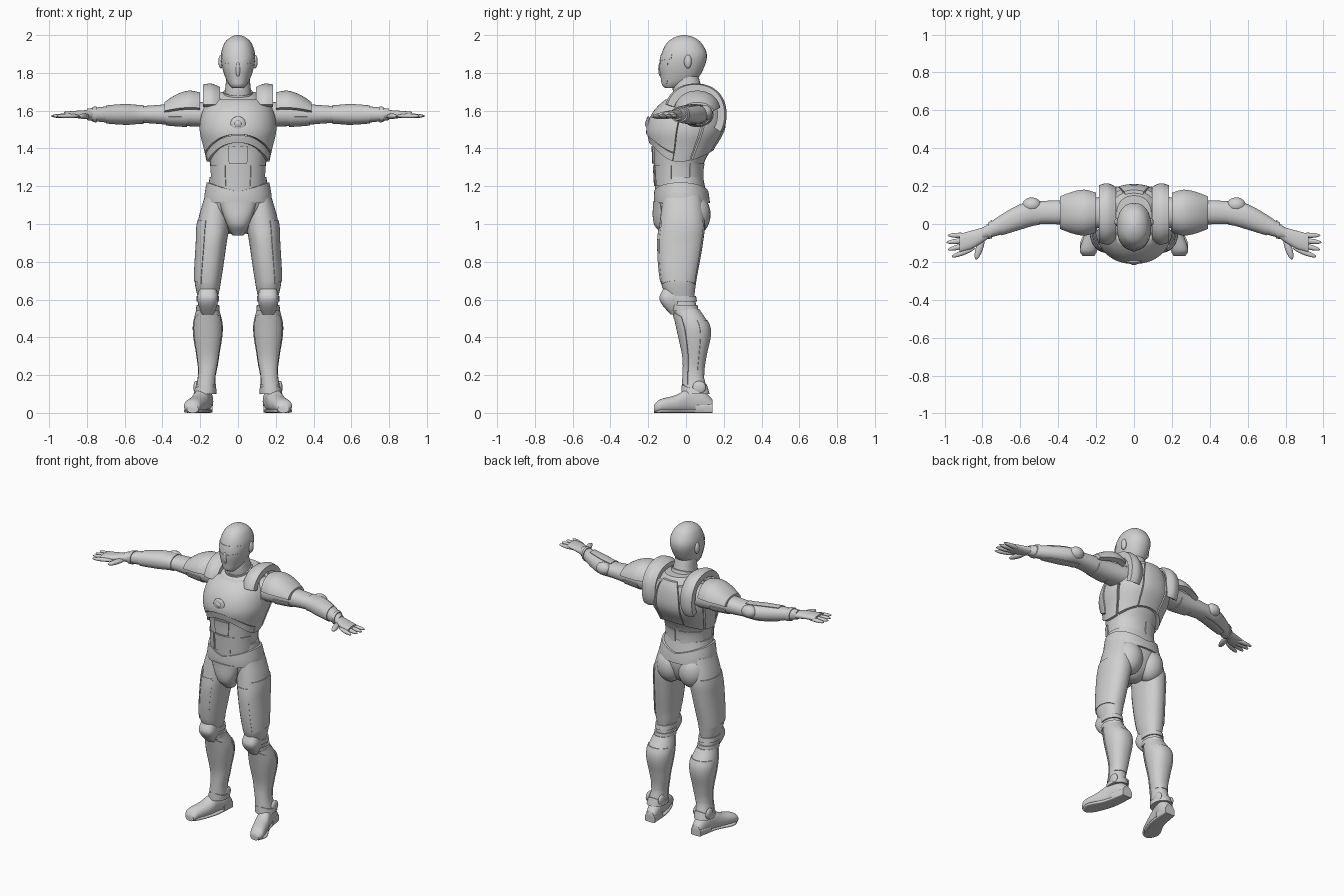
import bpy, bmesh
from math import sin, cos, radians, copysign, sqrt
from mathutils import Matrix, Vector

if "Cube" in bpy.data.objects:
    bpy.data.objects.remove(bpy.data.objects["Cube"], do_unlink=True)

grey = bpy.data.materials.new("armour_grey")
grey.use_nodes = True
grey.diffuse_color = (.63, .63, .63, 1)
grey.node_tree.nodes["Principled BSDF"].inputs["Base Color"].default_value = grey.diffuse_color

FRONT, BACK, OUTER, ALL_ROUND = -90, 90, 0, 180
ARM_HEIGHT = 1.58
parts = []


def finish(name, bm, pair):
    """Turn the bmesh into one object, or into a left and a right one."""
    prefixes = ("left_", "right_") if pair else ("",)
    for prefix in prefixes:
        if prefix == "right_":
            bmesh.ops.scale(bm, vec=(-1, 1, 1), verts=bm.verts)
            bmesh.ops.reverse_faces(bm, faces=bm.faces)
        mesh = bpy.data.meshes.new(prefix + name)
        bm.to_mesh(mesh)
        mesh.materials.append(grey)
        part = bpy.data.objects.new(prefix + name, mesh)
        bpy.context.collection.objects.link(part)
        parts.append(part)
    bm.free()


def ease(rings, t, value):
    """Smooth curve through one value of the rings."""
    last = len(rings) - 1
    i = max([k for k in range(last) if rings[k][0] <= t], default=0)
    start, end = rings[i], rings[i + 1]
    before, after = rings[max(i - 1, 0)], rings[min(i + 2, last)]
    span = end[0] - start[0]
    u = (t - start[0]) / span
    leave = (value(end) - value(before)) / (end[0] - before[0]) * span
    arrive = (value(after) - value(start)) / (after[0] - start[0]) * span
    near = (1 + 2 * u) * value(start) + u * leave
    far = (3 - 2 * u) * value(end) + (u - 1) * arrive
    return (1 - u) ** 2 * near + u * u * far


def surface_point(form, t, angle, lift=0, power=2.2):
    """Point on a form, whose rings hold (position, centre, width radius, depth radius)."""
    axis, level, rings = form
    centre = ease(rings, t, lambda ring: ring[1])
    # Squared radii give round ends
    wide = sqrt(max(ease(rings, t, lambda ring: ring[2] ** 2), 0)) + lift
    deep = sqrt(max(ease(rings, t, lambda ring: ring[3] ** 2), 0)) + lift
    c, s = cos(radians(angle)), sin(radians(angle))
    p = max(wide, .002) * copysign(abs(c) ** (2 / power), c)
    q = max(deep, .002) * copysign(abs(s) ** (2 / power), s)
    if axis == "X":
        return t, centre + p, level + q
    if axis == "Y":
        return centre + p, t, deep + q
    return level(t) + p, centre + q, t


def loft(name, form, pair=True, power=2.2, sides=32, steps=6):
    """Closed body running through all rings of a form."""
    bm = bmesh.new()
    rings = form[2]
    stations = [a[0] + (b[0] - a[0]) * k / steps for a, b in zip(rings, rings[1:]) for k in range(steps)]
    stations.append(rings[-1][0])
    rows = [[bm.verts.new(surface_point(form, t, 360 * k / sides, power=power)) for k in range(sides)]
            for t in stations]
    for low, high in zip(rows, rows[1:]):
        for k in range(sides):
            bm.faces.new((low[k - 1], low[k], high[k], high[k - 1]))
    bm.faces.new(rows[0])
    bm.faces.new(rows[-1])
    bmesh.ops.recalc_face_normals(bm, faces=bm.faces)
    finish(name, bm, pair)


def plate(name, form, middle, spread, low, high, lift=.005, pair=True, depth=.03):
    """Armour panel raised over part of a form; its edges may follow a rule of the angle."""
    bm = bmesh.new()
    columns, rows = max(8, spread // 2), 12
    grid = []
    for i in range(-1, columns + 2):
        angle = middle + spread * (2 * min(max(i, 0), columns) / columns - 1)
        bottom = low(angle) if callable(low) else low
        top = high(angle) if callable(high) else high
        line = []
        for j in range(-1, rows + 2):
            rim = i in (-1, columns + 1) or j in (-1, rows + 1)
            t = bottom + (top - bottom) * min(max(j, 0), rows) / rows
            line.append(bm.verts.new(surface_point(form, t, angle, -depth if rim else lift)))
        grid.append(line)
    for a, b in zip(grid, grid[1:]):
        for j in range(rows + 2):
            bm.faces.new((a[j], b[j], b[j + 1], a[j + 1]))
    finish(name, bm, pair)


def blob(name, centre, radii, pair=True, turn=0):
    """Ellipsoid, turned about the vertical."""
    bm = bmesh.new()
    shape = Matrix.Translation(Vector(centre)) @ Matrix.Rotation(radians(turn), 4, "Z")
    shape = shape @ Matrix.Diagonal((*radii, 1))
    bmesh.ops.create_uvsphere(bm, u_segments=24, v_segments=16, radius=1, matrix=shape)
    finish(name, bm, pair)


def edge(base, side=0, end=0):
    """Panel edge that rises by one amount at the sides and another towards front and back."""
    return lambda angle: base + side * abs(cos(radians(angle))) + end * sin(radians(angle)) ** 2


def slope(base):
    """Panel edge that rises from front to back."""
    return lambda angle: base + .02 * sin(radians(angle))


def hem(gap=0):
    """Lower chest edge, arched higher at the front than at the back."""
    return lambda angle: edge(1.33 + gap, end=.1 if angle < 0 else .06)(angle)


def centred(z):
    return 0


def leg_line(z):
    """Sideways position of the leg: closer at the hip, wider at the ankle."""
    return .16 - .1 * max(0, z - .7) + .1 * max(0, .25 - z)


# Head and neck
head = ("Z", centred, [(1.72, -.08, .03, .03), (1.76, -.04, .06, .09), (1.84, -.02, .086, .12),
                       (1.9, -.01, .09, .12), (1.96, -.01, .07, .09), (2, -.01, .01, .01)])
loft("head", head, pair=False)
plate("face_mask", head, FRONT, 52, 1.74, edge(1.84, side=.015), .002, pair=False)
plate("brow", head, FRONT, 60, edge(1.86, side=.015), 1.9, .002, pair=False)
blob("nose_ridge", (0, -.135, 1.82), (.012, .012, .04), pair=False)
blob("ear", (.09, .01, 1.86), (.014, .02, .036))
neck = ("Z", centred, [(1.6, .04, .09, .09), (1.7, .01, .07, .08), (1.8, 0, .06, .06)])
loft("neck", neck, pair=False)
plate("lower_collar", neck, BACK, ALL_ROUND, slope(1.64), slope(1.67), .012, pair=False)
plate("upper_collar", neck, BACK, ALL_ROUND, slope(1.68), slope(1.7), .008, pair=False)

# Torso and belly panels
torso = ("Z", centred, [(1.1, -.03, .14, .13), (1.3, -.04, .146, .13), (1.4, -.02, .165, .155),
                        (1.5, 0, .187, .19), (1.6, .02, .17, .17), (1.7, .06, .09, .09)])
loft("torso", torso, pair=False)
plate("upper_belly_plate", torso, FRONT, 16, 1.32, 1.41, .008, pair=False)
plate("lower_belly_plate", torso, FRONT, 20, 1.2, 1.31, pair=False)
plate("waist_plate", torso, -40, 25, 1.2, 1.31)
plate("lower_back_plate", torso, 55, 30, 1.2, 1.32)

# Chest armour
plate("rib_band", torso, -51, 39, hem(), hem(.04), .014)
plate("breast_plate", torso, -51, 39, hem(.045), 1.66, .02)
plate("flank_plate", torso, 4, 15, hem(), 1.55, .016)
plate("shoulder_blade_plate", torso, 45, 21, hem(), 1.66, .02)
plate("spine_plate", torso, BACK, 22, hem(), 1.68, .016, pair=False)
blob("chest_ring", (0, -.2, 1.53), (.04, .012, .04), pair=False)
blob("chest_disc", (0, -.205, 1.53), (.02, .012, .02), pair=False)
strap = ("X", ARM_HEIGHT, [(.09, .05, .135, .135), (.14, .05, .157, .155), (.19, .05, .145, .15)])
plate("shoulder_strap", strap, 65, 98, .095, .185, .008)

# Arms
arm = ("X", ARM_HEIGHT, [(.1, .06, .09, .07), (.3, .06, .07, .06), (.5, .06, .06, .045),
                         (.6, .04, .065, .05), (.8, -.05, .03, .03)])
loft("arm", arm)
pad = ("X", ARM_HEIGHT, [(.19, .06, .1, .11), (.27, .06, .12, .12), (.4, .06, .08, .05)])
plate("shoulder_pad", pad, BACK, 75, .2, .39)
plate("upper_arm_guard", arm, FRONT, 80, .27, .38)
plate("forearm_guard", arm, ALL_ROUND, 110, .5, .7)
plate("wrist_ring", arm, BACK, ALL_ROUND, .75, .77, .006)
blob("elbow_cap", (.54, .1, 1.59), (.05, .04, .04))

# Hands
palm = ("X", ARM_HEIGHT, [(.76, -.04, .03, .025), (.85, -.08, .047, .02), (.92, -.1, .048, .014)])
loft("palm", palm)
for k, finger in enumerate(("little", "ring", "middle", "index")):
    reach = .925 - .006 * (k - 1) ** 2
    blob(finger + "_finger", (reach, -.06 - .03 * k, 1.572), (.065, .014, .012), turn=-7 * k)
blob("thumb", (.815, -.125, 1.57), (.065, .019, .015), turn=-72)

# Hips
hips = ("Z", centred, [(.94, -.01, .02, .03), (1, -.01, .1, .1), (1.1, -.02, .165, .135), (1.25, -.03, .15, .12)])
loft("hips", hips, pair=False)
plate("belt", hips, BACK, ALL_ROUND, 1.11, edge(1.17, side=.05), .012, pair=False)
guard = ("Z", centred, [(.94, -.08, .03, .04), (1, -.12, .06, .05), (1.12, -.13, .1, .045)])
loft("crotch_guard", guard, pair=False)
blob("buttock", (.08, .045, 1.05), (.09, .085, .11))

# Thighs and knees
thigh = ("Z", leg_line, [(.6, -.03, .05, .07), (.7, -.04, .07, .095), (.9, -.03, .08, .12),
                         (1, -.02, .085, .12), (1.15, -.02, .06, .1)])
loft("thigh", thigh)
plate("outer_thigh_plate", thigh, OUTER, 63, edge(.67, side=.03), 1.02, .004)
plate("front_thigh_plate", thigh, FRONT, 25, .69, .98, .003)
knee = ("Z", leg_line, [(.5, 0, .055, .065), (.65, -.03, .05, .07)])
loft("knee_joint", knee)
for level in (.54, .59):
    plate("knee_roll", knee, BACK, ALL_ROUND, level, level + .03, .008)
cap = ("Z", leg_line, [(.52, -.05, .03, .03), (.6, -.08, .055, .06), (.66, -.075, .045, .045)])
loft("knee_cap", cap, power=2.6)

# Shins
shin = ("Z", leg_line, [(.1, .05, .055, .07), (.2, .04, .047, .054), (.3, .045, .06, .06),
                        (.45, .04, .08, .087), (.55, 0, .06, .07)])
loft("shin", shin)
plate("shin_guard", shin, FRONT, 60, .15, edge(.5, end=.04))
plate("calf_guard", shin, BACK, 70, .2, .49, .004)
plate("ankle_cuff", shin, BACK, ALL_ROUND, .1, edge(.13, end=.02))
for side, x in (("outer", .222), ("inner", .13)):
    blob(side + "_ankle_disc", (x, .07, .135), (.014, .035, .035))

# Boots, resting on the ground
boot = ("Y", 0, [(-.17, .24, .03, .02), (-.14, .24, .046, .035), (-.05, .21, .05, .048),
                 (.02, .19, .044, .065), (.08, .175, .044, .062), (.14, .17, .03, .035)])
sole = ("Y", 0, [(-.16, .24, .03, .01), (-.1, .23, .055, .01), (0, .19, .046, .01), (.14, .17, .036, .01)])
heel = ("Y", 0, [(.05, .18, .045, .025), (.14, .17, .036, .025)])
loft("boot", boot)
loft("sole", sole, power=4)
loft("heel", heel, power=4)

# Smooth shading with crisp panel edges
bpy.ops.object.select_all(action="DESELECT")
for part in parts:
    part.select_set(True)
bpy.context.view_layer.objects.active = parts[0]
bpy.ops.object.shade_smooth_by_angle(angle=radians(40))
